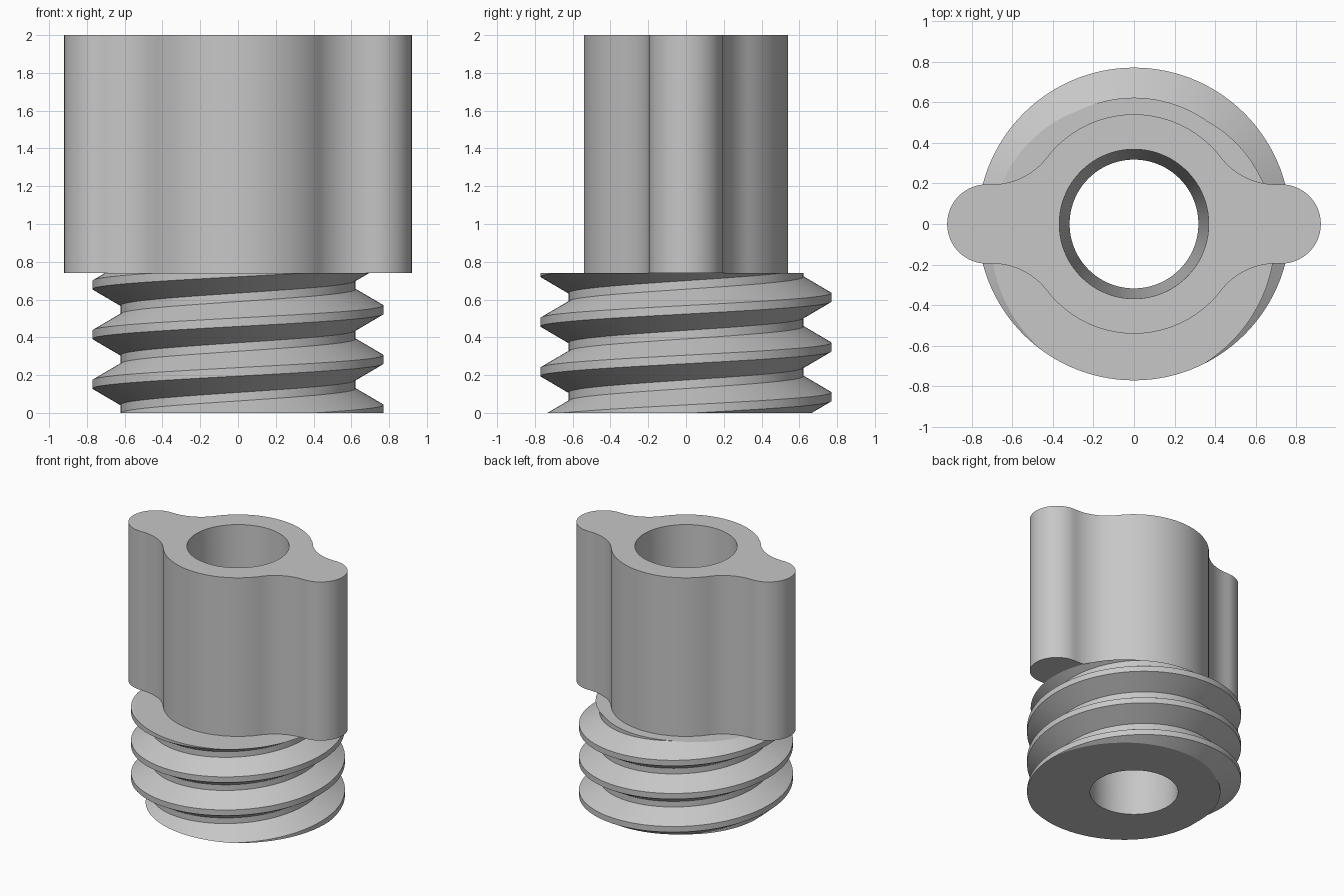
import bpy
import bmesh
from math import pi, cos, sin, atan2, hypot

if "Cube" in bpy.data.objects:
    bpy.data.objects.remove(bpy.data.objects["Cube"])

SEAM = 0.74      # height where the grip meets the thread
HEIGHT = 2.0
STEPS = 120      # segments per thread turn

grey = bpy.data.materials.new("light_grey")
grey.use_nodes = True
colour = (0.57, 0.57, 0.57, 1)
grey.diffuse_color = colour
grey.node_tree.nodes["Principled BSDF"].inputs["Base Color"].default_value = colour


def finish(bm, name):
    bmesh.ops.recalc_face_normals(bm, faces=bm.faces)
    mesh = bpy.data.meshes.new(name)
    bm.to_mesh(mesh)
    bm.free()
    mesh.materials.append(grey)
    obj = bpy.data.objects.new(name, mesh)
    bpy.context.collection.objects.link(obj)
    return obj


def arc(cx, cy, r, start, end, n):
    return [(cx + r * cos(start + (end - start) * i / n),
             cy + r * sin(start + (end - start) * i / n)) for i in range(n + 1)]


def threaded_plug():
    # Right-handed trapezoid thread: each turn's top edge joins the next turn
    pitch, crest, root = 0.263, 0.77, 0.622
    profile = [(crest, -0.0225), (crest, 0.0225), (root, 0.109), (root, 0.154)]
    first, last = -2, 5
    bm = bmesh.new()
    rows = []
    for i in range((last - first) * STEPS + 1):
        turn = first + i / STEPS
        a = 2 * pi * (i % STEPS) / STEPS
        z = 0.02 + pitch * turn
        rows.append([bm.verts.new((r * cos(a), r * sin(a), z + dz))
                     for r, dz in profile])
    for i in range(len(rows) - 1):
        strip = [rows[i], rows[i + 1]]
        if i + 1 + STEPS < len(rows):
            strip = [rows[i] + rows[i + STEPS][:1],
                     rows[i + 1] + rows[i + 1 + STEPS][:1]]
        lo, hi = strip
        for k in range(len(lo) - 1):
            bm.faces.new((lo[k], hi[k], hi[k + 1], lo[k + 1]))
    # Trim flat at both ends and cap
    for z, direction in ((0, -1), (SEAM, 1)):
        bmesh.ops.bisect_plane(bm, geom=bm.verts[:] + bm.edges[:] + bm.faces[:],
                               dist=1e-5, plane_co=(0, 0, z),
                               plane_no=(0, 0, direction), clear_outer=True)
        for v in bm.verts:
            if abs(v.co.z - z) < 1e-4:
                v.co.z = z
    bmesh.ops.holes_fill(bm, edges=bm.edges[:], sides=0)
    return finish(bm, "threaded_cap")


def winged_grip():
    # Quarter outline: rounded wing tip, concave fillet, round body
    body, wing, tip_x = 0.54, 0.195, 0.725
    fx, fr = 0.70, 0.343
    fy = wing + fr
    meet = atan2(fy, fx)
    quarter = arc(tip_x, 0, wing, 0, pi / 2, 20)
    quarter += arc(fx, fy, fr, -pi / 2, meet - pi, 20)
    quarter += arc(0, 0, body, meet, pi / 2, 20)[1:]
    half = quarter + [(-x, y) for x, y in reversed(quarter[:-1])]
    outline = half + [(x, -y) for x, y in reversed(half[1:-1])]
    bm = bmesh.new()
    base = bm.faces.new([bm.verts.new((x, y, SEAM)) for x, y in outline])
    top = bmesh.ops.extrude_face_region(bm, geom=[base], use_keep_orig=True)
    for v in top["geom"]:
        if isinstance(v, bmesh.types.BMVert):
            v.co.z = HEIGHT
    return finish(bm, "winged_grip")


def tapered_bore():
    bm = bmesh.new()
    bmesh.ops.create_cone(bm, cap_ends=True, segments=96, radius1=0.3145,
                          radius2=0.3705, depth=HEIGHT + 0.2)
    bmesh.ops.translate(bm, verts=bm.verts, vec=(0, 0, HEIGHT / 2))
    return finish(bm, "bore_cutter")


# Join the grip to the plug, then cut the bore through both
cap = threaded_plug()
bpy.context.view_layer.objects.active = cap
for operand, operation in ((winged_grip(), 'UNION'), (tapered_bore(), 'DIFFERENCE')):
    operand.hide_render = True
    mod = cap.modifiers.new(operation.lower(), 'BOOLEAN')
    mod.object = operand
    mod.operation = operation
    mod.solver = 'EXACT'
    bpy.ops.object.modifier_apply(modifier=mod.name)
    bpy.data.objects.remove(operand)

bpy.ops.object.select_all(action='DESELECT')
cap.select_set(True)
bpy.ops.object.shade_smooth_by_angle(angle=pi / 6)
